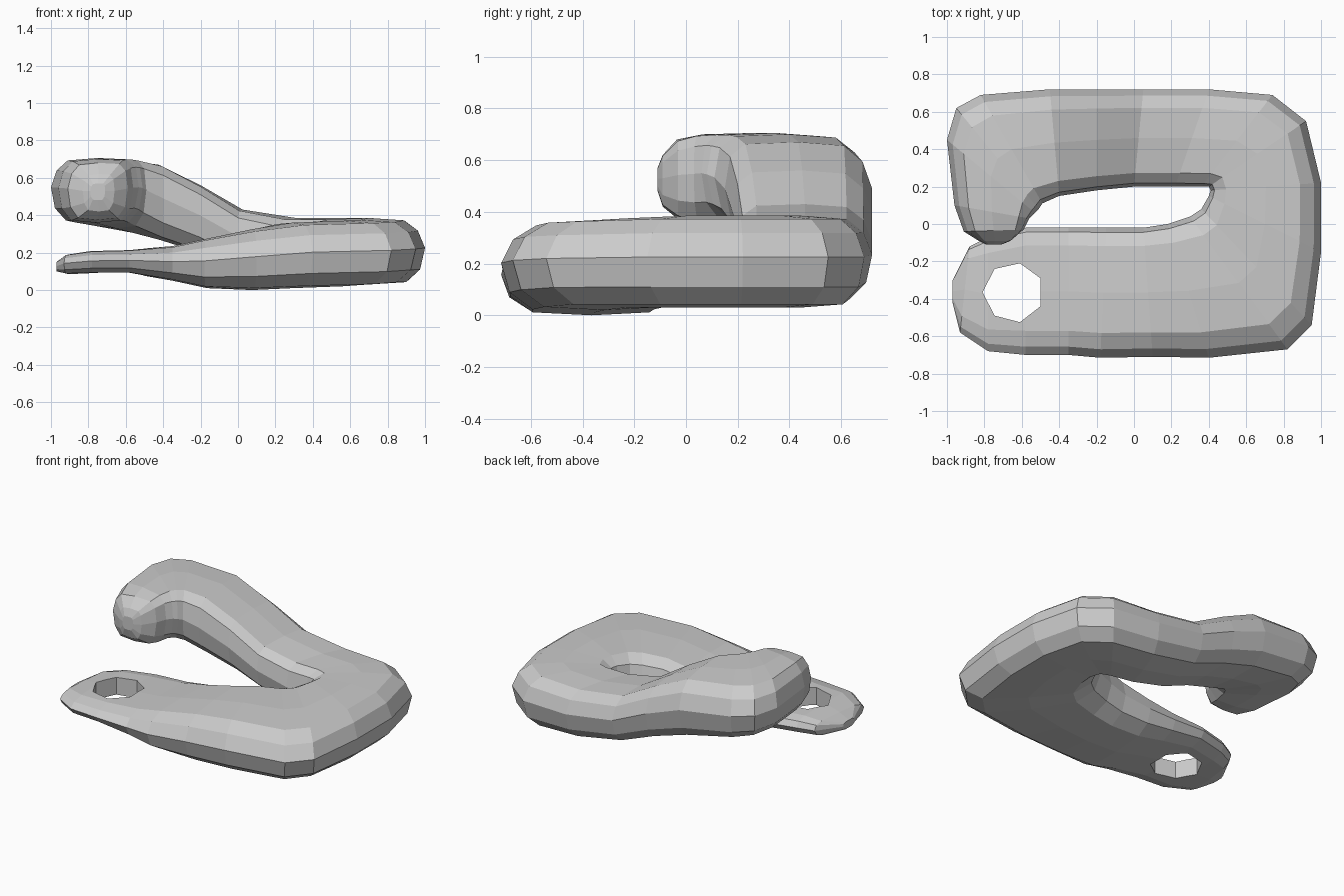
import bpy, bmesh
from mathutils import Vector

# Cross-sections along the hook: inner x, inner y, outer x, outer y, z bottom, z top
SECTIONS = [
    # thin front tongue
    (-0.97, -0.30, -0.97, -0.42, .10, .15),
    (-0.88, -0.12, -0.93, -0.58, .085, .19),
    (-0.78, -0.07, -0.78, -0.68, .09, .21),
    (-0.58, -0.02, -0.58, -0.70, .09, .215),
    (-0.35, -0.02, -0.35, -0.70, .05, .235),
    (-0.15, -0.02, -0.18, -0.715, .01, .275),
    (0.05, -0.02, 0.10, -0.71, .0, .325),
    # broad right-hand bend
    (0.18, 0.00, 0.40, -0.715, .01, .36),
    (0.30, 0.04, 0.82, -0.67, .02, .37),
    (0.36, 0.08, 0.95, -0.54, .03, .375),
    (0.40, 0.15, 1.00, -0.15, .03, .385),
    (0.41, 0.18, 1.00, 0.22, .03, .385),
    (0.40, 0.20, 0.92, 0.55, .03, .385),
    (0.36, 0.20, 0.74, 0.69, .03, .385),
    # rising back arm
    (0.22, 0.20, 0.40, 0.72, .05, .385),
    (0.00, 0.20, 0.05, 0.72, .11, .43),
    (-0.20, 0.18, -0.20, 0.72, .20, .56),
    (-0.40, 0.15, -0.45, 0.72, .27, .67),
    # curled tip
    (-0.49, 0.11, -0.82, 0.69, .33, .70),
    (-0.51, 0.08, -0.95, 0.62, .35, .705),
    (-0.53, 0.06, -1.00, 0.45, .36, .705),
    (-0.56, 0.03, -0.96, 0.10, .36, .70),
    (-0.59, -0.03, -0.91, -0.04, .375, .68),
    (-0.66, -0.09, -0.83, -0.09, .42, .62),
    (-0.71, -0.11, -0.79, -0.11, .48, .57),
]
# Rounded profile: across (-1 inner, 1 outer), height (-1 bottom, 1 top)
PROFILE = [(-1, .1), (-.93, .72), (-.72, .96), (0, 1), (.62, .93), (.87, .62),
           (1, .1), (.91, -.55), (.66, -.93), (0, -1), (-.65, -.93), (-.91, -.55)]


def make_object(name, bm):
    bmesh.ops.recalc_face_normals(bm, faces=bm.faces)
    mesh = bpy.data.meshes.new(name)
    bm.to_mesh(mesh)
    bm.free()
    obj = bpy.data.objects.new(name, mesh)
    bpy.context.collection.objects.link(obj)
    return obj


def loft(name, rings):
    bm = bmesh.new()
    loops = [[bm.verts.new(p) for p in ring] for ring in rings]
    for a, b in zip(loops, loops[1:]):
        for i in range(len(a)):
            j = (i + 1) % len(a)
            bm.faces.new((a[i], a[j], b[j], b[i]))
    bm.faces.new(loops[0])
    bm.faces.new(loops[-1][::-1])
    return make_object(name, bm)


def ring(ix, iy, ox, oy, zb, zt):
    inner, outer = Vector((ix, iy, 0)), Vector((ox, oy, 0))
    return [inner.lerp(outer, (u + 1) / 2) + Vector((0, 0, (zb + zt) / 2 + v * (zt - zb) / 2))
            for u, v in PROFILE]


# Hook body
body = loft("hook_body", [ring(*s) for s in SECTIONS])

# Seven-sided hole through the tongue
outline = [(-.61, -.21), (-.5, -.29), (-.5, -.44), (-.61, -.525),
           (-.745, -.49), (-.81, -.365), (-.745, -.24)]
cutter = loft("hole_cutter", [[(x, y, z) for x, y in outline] for z in (-.1, .3)])
cutter.hide_render = True
cutter.hide_viewport = True
cut = body.modifiers.new("hole", 'BOOLEAN')
cut.operation = 'DIFFERENCE'
cut.solver = 'EXACT'
cut.object = cutter
